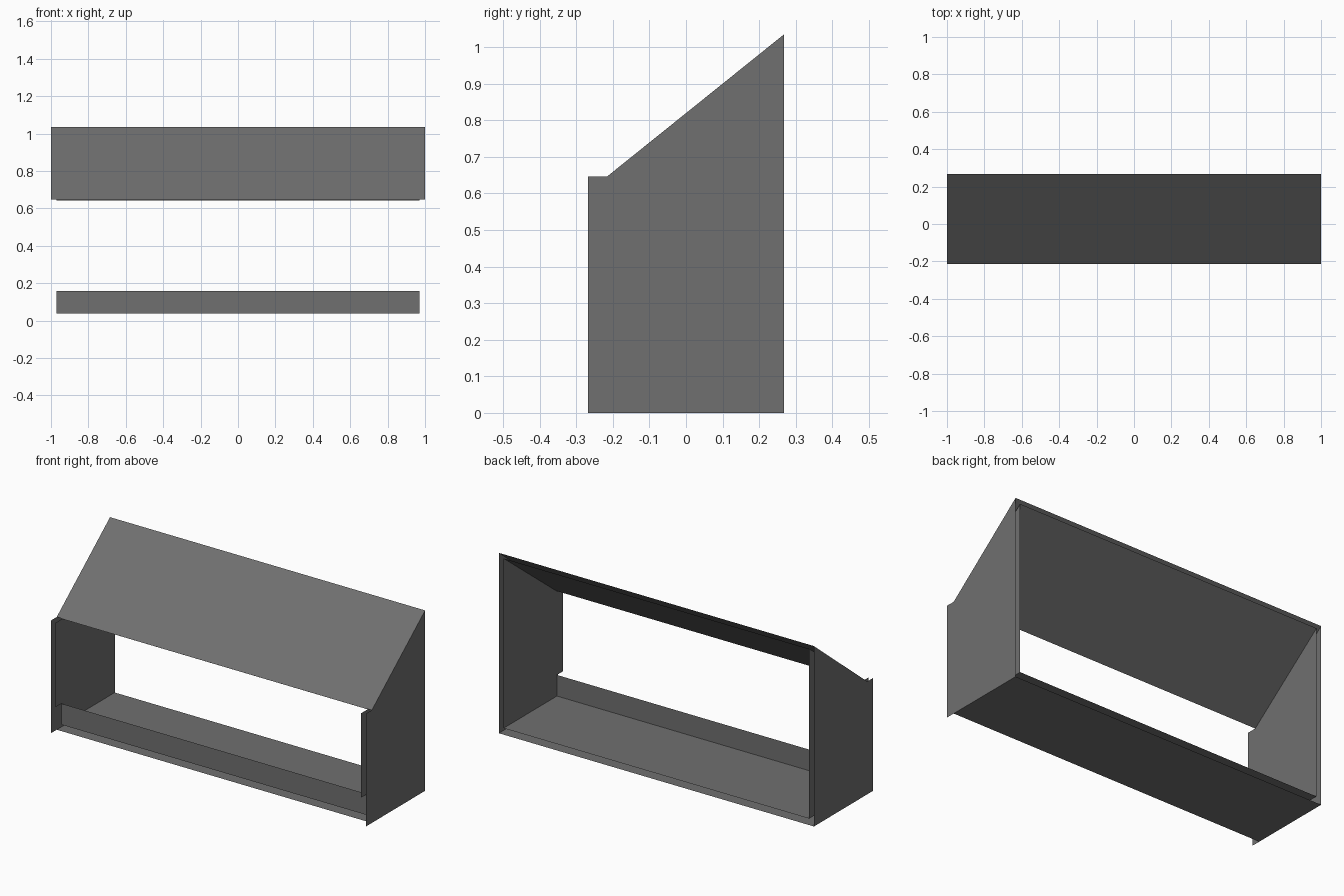
import bpy

if "Cube" in bpy.data.objects:
    bpy.data.objects.remove(bpy.data.objects["Cube"])

W, T = 1.0, 0.97            # half widths of outer and inner skins
F, B, L = -0.268, 0.268, -0.215   # front edge, back edge, set-back front line
LOW, HIGH = 0.037, 0.158    # floor height and front board top

grey = bpy.data.materials.new("dark_grey")
grey.diffuse_color = (0.16, 0.16, 0.16, 1)
grey.use_nodes = True
grey.node_tree.nodes["Principled BSDF"].inputs["Base Color"].default_value = grey.diffuse_color


def sheet(name, face):
    """One thin, single-layer panel."""
    mesh = bpy.data.meshes.new(name)
    mesh.from_pydata(face, [], [list(range(len(face)))])
    mesh.materials.append(grey)
    obj = bpy.data.objects.new(name, mesh)
    bpy.context.collection.objects.link(obj)
    return obj


def side(profile, x, facing):
    """Upright end panel from a (y, z) profile, facing +x or -x."""
    pts = [(x, y, z) for y, z in profile]
    return pts if facing > 0 else pts[::-1]


def span(a, b, w):
    """Full-width panel stretched between two (y, z) points."""
    return [(-w, *a), (w, *a), (w, *b), (-w, *b)]


outer = [(F, 0), (B, 0), (B, 1.035), (L, 0.647), (F, 0.647)]
inner = [(F, HIGH), (L, HIGH), (L, LOW), (B, LOW), (B, 1.011), (-0.21, 0.642), (F, 0.642)]

# End panels, outer skin and lining
for label, s in (("left", -1), ("right", 1)):
    sheet(label + "_outer_side", side(outer, s * W, s))
    sheet(label + "_inner_side", side(inner, s * T, -s))

# Sloping roof and its lining
sheet("roof", span((L, 0.647), (B, 1.035), W))
sheet("roof_lining", span((B, 1.011), (-0.21, 0.642), T))

# Floor underside, floor top and low front board
sheet("base", span((B, 0), (L, 0), W))
sheet("floor", span((L, LOW), (B, LOW), T))
sheet("front_board", span((L, LOW), (L, HIGH), T))
